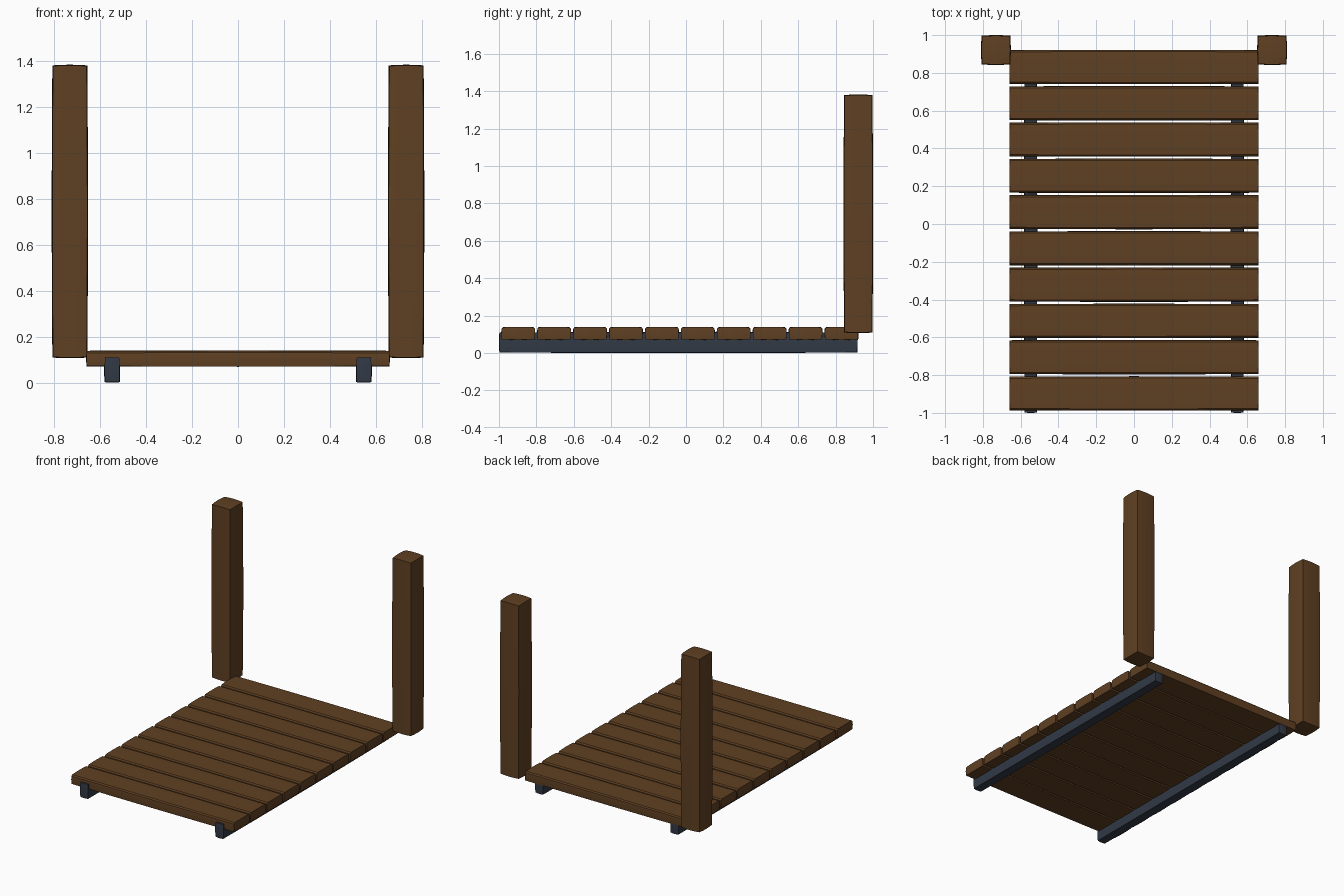
import bpy, bmesh

if "Cube" in bpy.data.objects:
    bpy.data.objects.remove(bpy.data.objects["Cube"])


def material(name, rgb):
    m = bpy.data.materials.new(name)
    m.diffuse_color = (*rgb, 1)
    m.use_nodes = True
    m.node_tree.nodes["Principled BSDF"].inputs["Base Color"].default_value = m.diffuse_color
    return m


wood = material("brown wood", (0.115, 0.051, 0.016))
slate = material("slate grey", (0.032, 0.042, 0.062))


def bulged_box(name, lo, hi, mat, bulge, chamfer=0):
    """Box between two corners whose faces swell slightly in the middle."""
    bm = bmesh.new()
    bmesh.ops.create_cube(bm, size=2)
    bmesh.ops.subdivide_edges(bm, edges=bm.edges[:], cuts=3, use_grid_fill=True)
    # upper long edges, worn off with a small chamfer
    worn = [e for e in bm.edges
            if all(v.co.z > 0.99 and abs(v.co.y) > 0.99 for v in e.verts)]
    for v in bm.verts:
        u = v.co.copy()
        for a in range(3):
            b, c = u[(a + 1) % 3], u[(a + 2) % 3]
            swell = bulge * ((1 - b * b) + (1 - c * c)) / 2
            half = (hi[a] - lo[a]) / 2 - bulge + swell
            v.co[a] = (hi[a] + lo[a]) / 2 + u[a] * half
    if chamfer:
        bmesh.ops.bevel(bm, geom=worn, offset=chamfer, segments=1, affect='EDGES')
    bmesh.ops.recalc_face_normals(bm, faces=bm.faces[:])
    me = bpy.data.meshes.new(name)
    bm.to_mesh(me)
    bm.free()
    me.materials.append(mat)
    ob = bpy.data.objects.new(name, me)
    bpy.context.collection.objects.link(ob)
    return ob


# deck planks
pitch, width = 0.1925, 0.182
for i in range(10):
    y = -0.988 + i * pitch * 0.9975
    bulged_box(f"plank_{i + 1}", (-0.66, y, 0.069), (0.66, y + width, 0.14),
               wood, 0.003, 0.008)

# support rails and end posts on both sides
for side, s in (("left", -1), ("right", 1)):
    x = 0.547 * s
    bulged_box(f"{side}_rail", (x - 0.035, -1.0, 0.0), (x + 0.035, 0.918, 0.112),
               slate, 0.004)
    x = 0.731 * s
    bulged_box(f"{side}_post", (x - 0.079, 0.842, 0.106), (x + 0.079, 1.0, 1.382),
               wood, 0.006)
